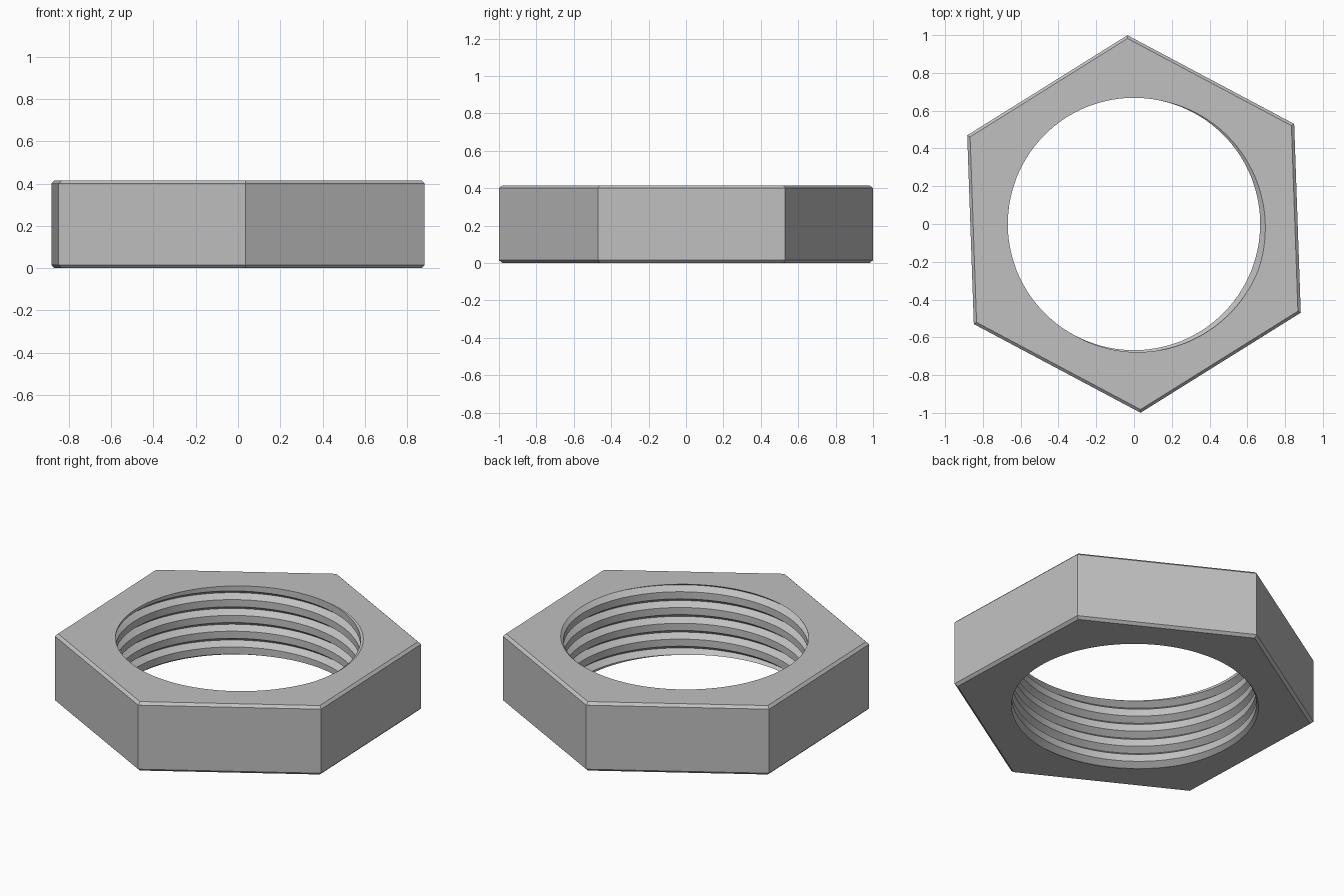
import bpy, bmesh
from math import sin, cos, pi, radians

if "Cube" in bpy.data.objects:
    bpy.data.objects.remove(bpy.data.objects["Cube"], do_unlink=True)

HEIGHT = 0.415
CHAMFER = 0.015
FLAT = cos(pi / 6)            # half the distance across flats
BORE, DEPTH = 0.668, 0.034    # thread crest radius and groove depth
PITCH, GROOVE = 0.095, 0.052  # thread pitch and groove width
STEPS = 144                   # columns around, a multiple of six
START = radians(32)           # direction of one hexagon corner
PHASE = radians(-20)          # where a groove root meets the top face


def groove_height(angle):
    return HEIGHT + PITCH * (angle - PHASE) / (2 * pi)


def thread_radius(angle, z):
    d = (z - groove_height(angle) + PITCH / 2) % PITCH - PITCH / 2
    return BORE + DEPTH * max(0, 1 - abs(d) / (GROOVE / 2))


def hex_radius(angle, flat):
    return flat / cos((angle - START) % (pi / 3) - pi / 6)


def section(angle):
    """Closed radial section: threaded bore upwards, hexagon side downwards."""
    zs = [0]
    for turn in reversed(range(7)):
        for offset in (-GROOVE / 2, 0, GROOVE / 2):
            z = groove_height(angle) - turn * PITCH + offset
            zs.append(min(max(z, 0), HEIGHT))
    zs.append(HEIGHT)
    points = [(thread_radius(angle, z), z) for z in zs]
    for inset, z in ((CHAMFER, HEIGHT), (0, HEIGHT - CHAMFER), (0, CHAMFER), (CHAMFER, 0)):
        points.append((hex_radius(angle, FLAT - inset), z))
    return points


# Sweep the section once around; the helix joins itself one pitch along
bm = bmesh.new()
columns = []
for i in range(STEPS + 1):
    a = START + 2 * pi * i / STEPS
    columns.append([bm.verts.new((r * cos(a), r * sin(a), z)) for r, z in section(a)])
for left, right in zip(columns, columns[1:]):
    for j in range(len(left)):
        k = (j + 1) % len(left)
        bm.faces.new((left[j], right[j], right[k], left[k]))
bmesh.ops.remove_doubles(bm, verts=bm.verts, dist=0.00005)
bmesh.ops.recalc_face_normals(bm, faces=bm.faces)

mesh = bpy.data.meshes.new("hex_nut")
bm.to_mesh(mesh)
bm.free()
nut = bpy.data.objects.new("hex_nut", mesh)
bpy.context.collection.objects.link(nut)

# Plain grey metal
grey = bpy.data.materials.new("grey_metal")
grey.use_nodes = True
colour = (0.53, 0.53, 0.53, 1)
grey.diffuse_color = colour
grey.node_tree.nodes["Principled BSDF"].inputs["Base Color"].default_value = colour
mesh.materials.append(grey)

bpy.ops.object.select_all(action="DESELECT")
nut.select_set(True)
bpy.context.view_layer.objects.active = nut
bpy.ops.object.shade_smooth_by_angle(angle=radians(25))
